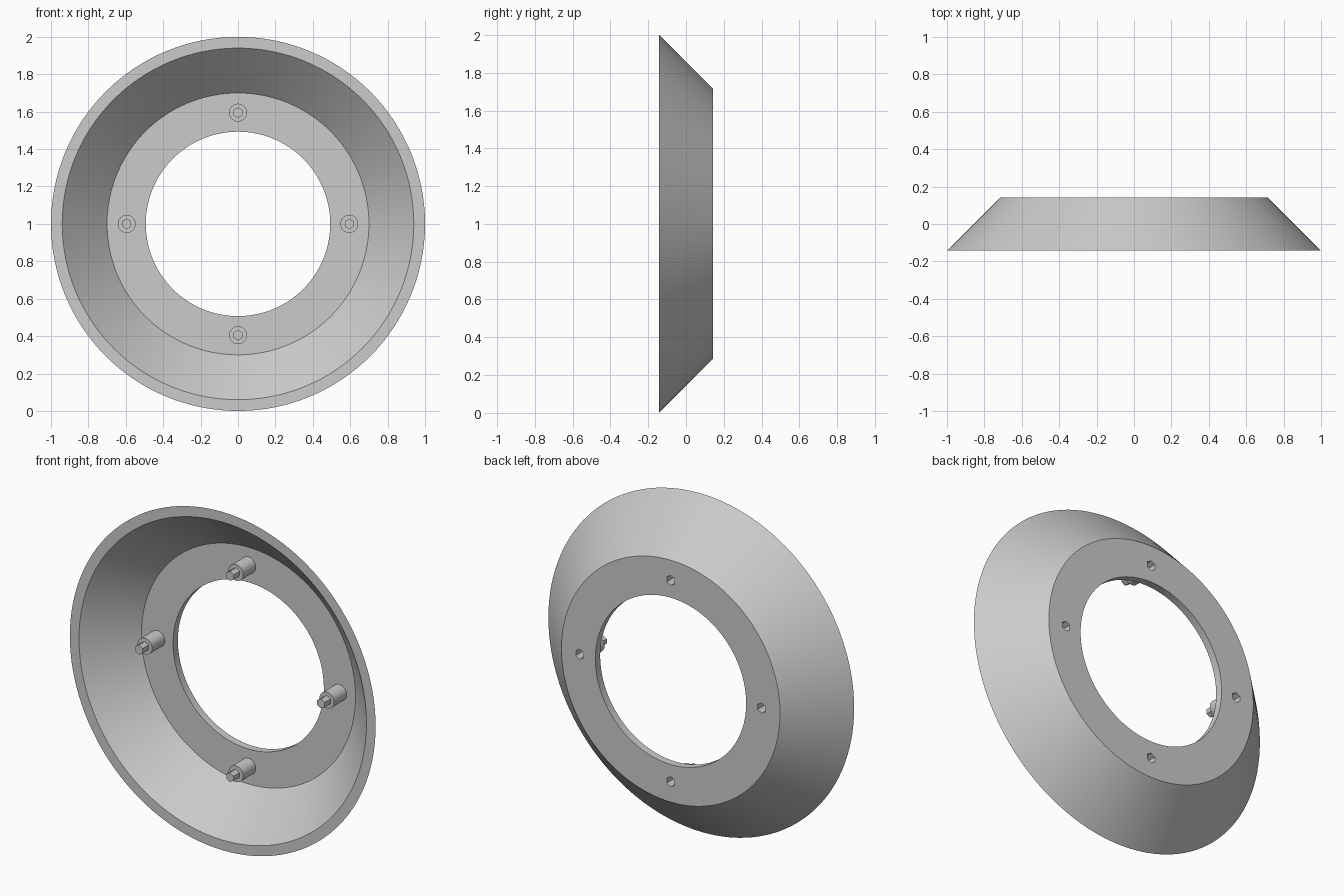
import bpy, bmesh, math
from mathutils import Matrix, Vector

if "Cube" in bpy.data.objects:
    bpy.data.objects.remove(bpy.data.objects["Cube"], do_unlink=True)

grey = bpy.data.materials.new("plain_grey")
grey.use_nodes = True
colour = (0.6, 0.6, 0.6, 1)
grey.diffuse_color = colour
grey.node_tree.nodes["Principled BSDF"].inputs["Base Color"].default_value = colour

FRONT, BACK, FLOOR = -0.1425, 0.1425, 0.0975
PEG_RADIUS, PEG_CIRCLE = 0.048, 0.595


def lathe(name, profile, steps, centre=(0, 0, 1), closed=False):
    """Revolve (radius, y) points about the y axis through centre."""
    bm = bmesh.new()
    verts = [bm.verts.new((0, y, r)) for r, y in profile]
    edges = [bm.edges.new(pair) for pair in zip(verts, verts[1:])]
    if closed:
        edges.append(bm.edges.new((verts[-1], verts[0])))
    bmesh.ops.spin(bm, geom=verts + edges, cent=(0, 0, 0), axis=(0, 1, 0),
                   angle=math.tau, steps=steps)
    bmesh.ops.remove_doubles(bm, verts=bm.verts, dist=0.0001)
    bmesh.ops.recalc_face_normals(bm, faces=bm.faces)
    bmesh.ops.translate(bm, verts=bm.verts, vec=centre)
    mesh = bpy.data.meshes.new(name)
    bm.to_mesh(mesh)
    bm.free()
    mesh.materials.append(grey)
    obj = bpy.data.objects.new(name, mesh)
    bpy.context.collection.objects.link(obj)
    return obj


def select(obj):
    bpy.ops.object.select_all(action="DESELECT")
    obj.select_set(True)
    bpy.context.view_layer.objects.active = obj


def cut(obj, cutter):
    select(obj)
    mod = obj.modifiers.new("socket", "BOOLEAN")
    mod.operation = "DIFFERENCE"
    mod.solver = "EXACT"
    mod.object = cutter
    bpy.ops.object.modifier_apply(modifier=mod.name)


# Dished ring: sloping wall, flat floor, open centre
ring = lathe("dished_ring", [(1, FRONT), (0.94, FRONT), (0.70, FLOOR),
                             (0.493, FLOOR), (0.493, BACK), (0.715, BACK)],
             128, closed=True)
parts = [ring]

# Four pegs with hexagonal tips, each with a hexagonal socket behind
for i, side in enumerate(("top", "left", "bottom", "right")):
    turn = Matrix.Rotation(i * math.pi / 2, 3, "Y")
    centre = turn @ Vector((0, 0, PEG_CIRCLE)) + Vector((0, 0, 1))
    peg = lathe(side + "_peg", [(0, -0.02), (PEG_RADIUS, -0.02),
                                (PEG_RADIUS, FLOOR + 0.01), (0, FLOOR + 0.01)],
                32, centre)
    tip = lathe(side + "_hex_tip", [(0, -0.075), (0.028, -0.075),
                                    (0.028, -0.01), (0, -0.01)], 6, centre)
    socket = lathe("socket_cutter", [(0, 0.08), (0.03, 0.08),
                                     (0.03, 0.2), (0, 0.2)], 6, centre)
    socket.hide_render = True
    cut(ring, socket)
    cut(peg, socket)
    bpy.data.objects.remove(socket, do_unlink=True)
    parts += [peg, tip]

for part in parts:
    select(part)
    bpy.ops.object.shade_smooth_by_angle(angle=math.radians(30))
